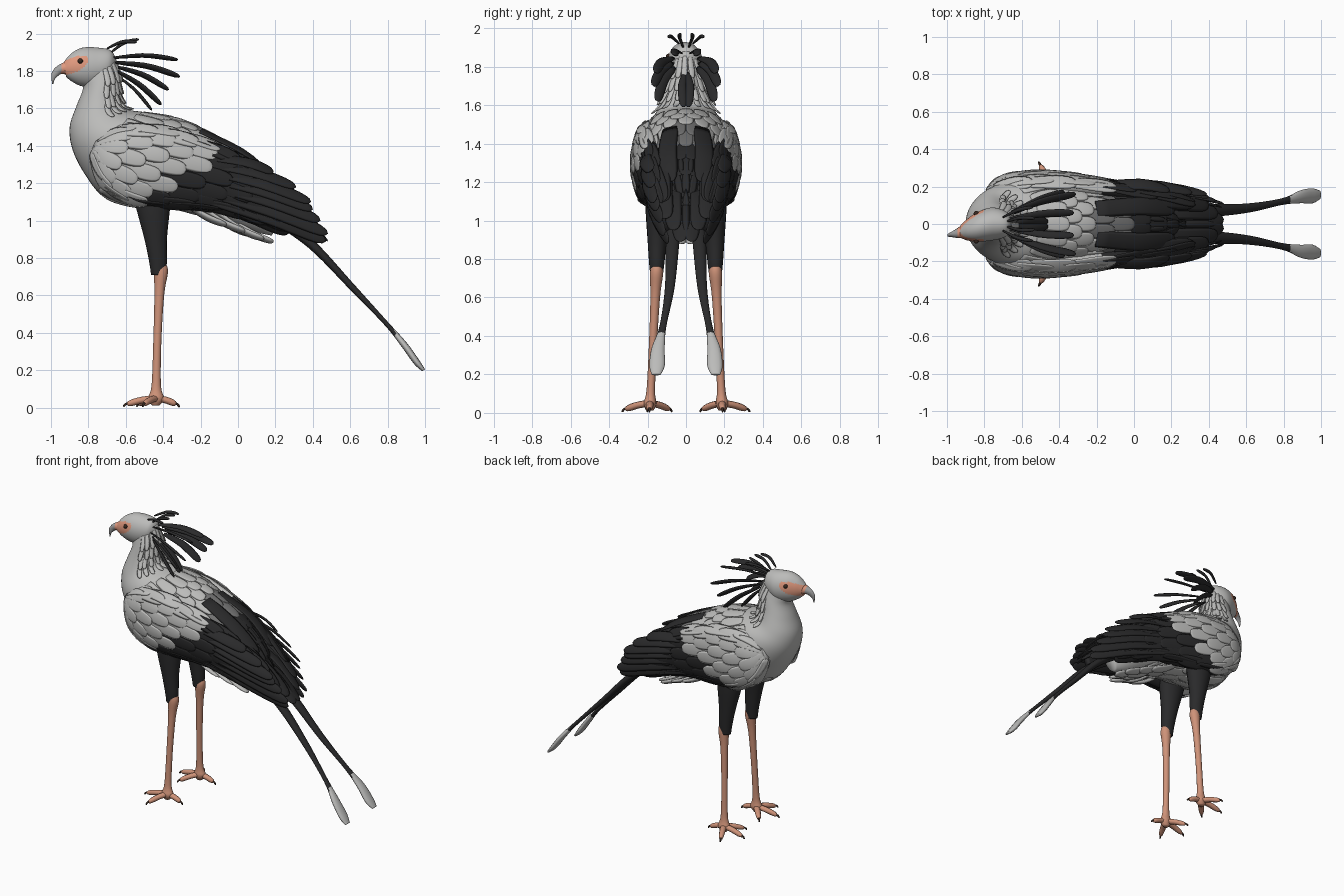
import bpy, bmesh, random
from math import sin, cos, pi, radians
from mathutils import Vector

random.seed(4)
if "Cube" in bpy.data.objects:
    bpy.data.objects.remove(bpy.data.objects["Cube"], do_unlink=True)


def material(name, red, green, blue):
    mat = bpy.data.materials.new(name)
    mat.use_nodes = True
    mat.diffuse_color = (red, green, blue, 1)
    mat.node_tree.nodes["Principled BSDF"].inputs["Base Color"].default_value = (red, green, blue, 1)
    return mat


LIGHT, DARK, MID, SKIN, FACE, HORN, EYE = range(7)
PALETTE = [
    material("pale grey plumage", .5, .5, .49),
    material("black plumage", .023, .023, .024),
    material("mid grey plumage", .17, .17, .17),
    material("orange leg skin", .62, .29, .19),
    material("orange face skin", .75, .32, .21),
    material("grey horn", .36, .36, .36),
    material("dark brown eye", .04, .022, .015),
]


def finish(name, bm):
    """Turn a bmesh into a smooth object holding only the colours it uses."""
    bmesh.ops.recalc_face_normals(bm, faces=bm.faces[:])
    used = sorted({f.material_index for f in bm.faces})
    mesh = bpy.data.meshes.new(name)
    for f in bm.faces:
        f.material_index = used.index(f.material_index)
        f.smooth = True
    bm.to_mesh(mesh)
    bm.free()
    for index in used:
        mesh.materials.append(PALETTE[index])
    obj = bpy.data.objects.new(name, mesh)
    bpy.context.collection.objects.link(obj)
    return obj


def spline(rows, t):
    """Smooth interpolation through rows of numbers, t from 0 to 1."""
    last = len(rows) - 1
    pos = min(max(t, 0), 1) * last
    i = min(int(pos), last - 1)
    k = pos - i
    a, b, c, d = (Vector(rows[min(max(j, 0), last)]) for j in range(i - 1, i + 3))
    return b + (c - a) * (k / 2) + (a * 2 - b * 5 + c * 4 - d) * (k * k / 2) + (b * 3 - a - c * 3 + d) * (k ** 3 / 2)


def surf(rows, t, angle):
    """Point on a shell whose rows are top x, top z, bottom x, bottom z, half width, y."""
    xt, zt, xb, zb, w, y = spline(rows, t)
    return Vector(((xt + xb) / 2 + (xt - xb) / 2 * cos(angle), y + w * sin(angle),
                   (zt + zb) / 2 + (zt - zb) / 2 * cos(angle)))


def skin(bm, rings, colour):
    loops = [[bm.verts.new(p) for p in ring] for ring in rings]
    n = len(loops[0])
    faces = [bm.faces.new((p[i], p[(i + 1) % n], q[(i + 1) % n], q[i]))
             for p, q in zip(loops, loops[1:]) for i in range(n)]
    faces += [bm.faces.new(loops[0]), bm.faces.new(loops[-1])]
    for f in faces:
        f.material_index = colour(f.calc_center_median()) if callable(colour) else colour


def shell(name, rows, colour, steps=40, sides=32):
    bm = bmesh.new()
    skin(bm, [[surf(rows, k / steps, 2 * pi * i / sides) for i in range(sides)]
              for k in range(steps + 1)], colour)
    return finish(name, bm)


def blade(bm, points, width, across, colour, root=.5, thick=.009):
    """One feather: a thin rounded vane along a path."""
    rings = []
    for k in range(10):
        t = 1 - (1 - k / 9) ** 1.5
        p = spline(points, t)
        along = (spline(points, t + .02) - spline(points, t - .02)).normalized()
        u = (across - along * across.dot(along)).normalized()
        w = width * max((root + (1 - root) * t ** .7) * (1 - t ** 5) ** .5, .03)
        v = u.cross(along) * thick * min(1, w / width + .1)
        rings.append([p + u * w * cos(a) + v * sin(a) for a in (pi * i / 4 for i in range(8))])
    skin(bm, rings, colour)


def lay(bm, rows, t, angle, length, width, rule, lift=.01):
    """Lay a feather along a shell, its tip lifted off the surface."""
    points = []
    for k in (0, .33, .67, 1):
        s = t + length * k
        p = surf(rows, s, angle)
        middle = (surf(rows, s, 0) + surf(rows, s, pi)) / 2
        points.append(p + (p - middle).normalized() * lift * (k - .2))
    across = surf(rows, t + length / 2, angle + .1) - surf(rows, t + length / 2, angle - .1)
    blade(bm, points, width, across, rule(points[2]), thick=.006)


def mirrored(rows, s):
    return [(*r[:5], r[5] * s) for r in rows]


# Body and neck
body = [(-.655, 1.88, -.84, 1.74, .075, 0), (-.635, 1.77, -.83, 1.70, .1, 0),
        (-.63, 1.67, -.865, 1.61, .125, 0), (-.6, 1.6, -.9, 1.5, .16, 0),
        (-.5, 1.58, -.885, 1.38, .21, 0), (-.4, 1.56, -.82, 1.25, .235, 0),
        (-.3, 1.535, -.72, 1.13, .24, 0), (-.2, 1.49, -.55, 1.08, .225, 0),
        (-.05, 1.41, -.35, 1.07, .19, 0), (.08, 1.32, -.15, 1.02, .155, 0),
        (.2, 1.2, .05, .95, .11, 0), (.27, 1.06, .18, .92, .04, 0)]


def back_colour(p):
    if p.z < 1.2 - .5 * (p.x + .1) or p.x < -.2:
        return LIGHT
    return MID if p.x < -.05 and abs(p.y) < .13 else DARK


shell("body", body, back_colour, 60, 40)

# Overlapping feathers of the back, belly and nape
bm = bmesh.new()
for row in range(9):
    for col in range(-3, 4):
        angle = radians(col * 20 + (row % 2) * 10)
        lay(bm, body, .36 + row * .065, angle, .14, .05, back_colour)
        if row > 5:
            lay(bm, body, .1 + row * .07, pi + angle, .13, .045, lambda p: LIGHT, .012)
for row in range(4):
    for col in range(-4, 5):
        angle = radians(col * 17 + random.uniform(-5, 5))
        lay(bm, body, .02 + row * .06, angle, .1, .02, lambda p: LIGHT, .025)
finish("body_feathers", bm)

# Pale under-tail tufts
bm = bmesh.new()
for s in (-1, 1):
    for x, y, z in ((.19, .03, .885), (.14, .08, .9), (.04, .1, .94), (-.06, .12, .975), (.08, .03, .92)):
        blade(bm, [(x - .3, y * s, z + .18), (x - .13, y * s, z + .055), (x, y * s, z)],
              .045, Vector((0, 1, .4 * s)), LIGHT, thick=.016)
finish("under_tail_feathers", bm)

# Wings
wing = [(-.76, 1.43, -.79, 1.36, .02, .18), (-.62, 1.5, -.73, 1.2, .062, .2),
        (-.4, 1.49, -.57, 1.1, .08, .202), (-.2, 1.43, -.37, 1.08, .072, .188),
        (0, 1.34, -.1, 1.06, .055, .162), (.2, 1.21, .12, .99, .042, .135),
        (.36, 1.06, .32, .92, .02, .1)]


def wing_colour(p):
    return DARK if p.x > -.17 or p.z < 1.11 + .5 * (p.x + .55) and p.x > -.58 else LIGHT


for s, side in ((1, "left"), (-1, "right")):
    rows = mirrored(wing, s)
    shell(side + "_wing", rows, wing_colour)
    bm = bmesh.new()
    for row in range(9):
        for col in range(6):
            angle = radians(16 + col * 28 + (row % 2) * 13)
            lay(bm, rows, .02 + row * .09, angle * s, .21, .055, wing_colour)
    finish(side + "_wing_coverts", bm)
    # Long flight feathers
    bm = bmesh.new()
    tips = ((.47, .09, .89), (.48, .11, .93), (.44, .125, 1.0), (.4, .145, 1.06),
            (.39, .16, 1.1), (.31, .17, 1.18), (.19, .18, 1.26))
    for i, (x, y, z) in enumerate(tips):
        base = Vector((-.2 + .01 * i, .205 * s, 1.13 + .035 * i))
        tip = Vector((x, y * s, z))
        middle = base.lerp(tip, .55) + Vector((.01, .02 * s, .015))
        blade(bm, [base, middle, tip], .045, Vector((.45, -s * (.2 + .15 * i), .8)), DARK, .7)
    finish(side + "_flight_feathers", bm)

# Tail fan and two long streamers
bm = bmesh.new()
for s in (-1, 1):
    for x, y, z in ((.48, .025, .89), (.45, .06, .95), (.4, .1, 1.01), (.32, .11, 1.1), (.22, .08, 1.2)):
        blade(bm, [(x - .42, y * s, z + .28), (x - .18, y * 1.2 * s, z + .16), (x, y * s, z)],
              .055, Vector((0, 1, -.3 * s)), DARK, .8)
finish("tail_fan", bm)
streamer = [(.15, 1.1, .12, 1.03, .04, .06), (.4, .9, .37, .86, .035, .07),
            (.62, .66, .595, .635, .025, .085), (.8, .46, .785, .44, .018, .12),
            (.9, .35, .875, .325, .034, .145), (.965, .26, .94, .235, .04, .15),
            (1, .205, .985, .195, .024, .155)]
for s, side in ((1, "left"), (-1, "right")):
    shell(side + "_tail_streamer", mirrored(streamer, s),
          lambda p: LIGHT if p.x > .84 else DARK, 40, 12)

# Head with bare face, turned slightly to the right
head = [(-.65, 1.86, -.66, 1.80, .03, 0), (-.68, 1.91, -.70, 1.74, .07, 0),
        (-.75, 1.925, -.77, 1.71, .088, 0), (-.83, 1.925, -.84, 1.72, .08, -.015),
        (-.89, 1.895, -.89, 1.745, .058, -.03), (-.93, 1.85, -.92, 1.77, .035, -.04)]
shell("head", head, lambda p: FACE if ((p.x + .885) / .085) ** 2
      + ((p.z - 1.83 - .35 * (p.x + .885)) / .042) ** 2 < 1 else LIGHT, 60, 64)
beak = [(-.9, 1.86, -.9, 1.775, .042, -.035), (-.945, 1.84, -.94, 1.785, .027, -.048),
        (-.98, 1.815, -.96, 1.775, .016, -.055), (-.998, 1.78, -.98, 1.755, .009, -.06),
        (-.993, 1.73, -.987, 1.73, .002, -.06)]
shell("beak", beak, lambda p: FACE if p.x > -.945 else HORN, 20, 16)
for s, side in ((1, "left"), (-1, "right")):
    bm = bmesh.new()
    bmesh.ops.create_uvsphere(bm, u_segments=16, v_segments=10, radius=.014)
    bmesh.ops.translate(bm, verts=bm.verts[:], vec=surf(head, .63, radians(72) * s))
    for f in bm.faces:
        f.material_index = EYE
    finish(side + "_eye", bm)

# Crest plumes
bm = bmesh.new()
plumes = ((-.54, .09, 1.955, .014), (-.53, .03, 1.97, .014), (-.32, .06, 1.86, .03),
          (-.31, .16, 1.77, .034), (-.37, .17, 1.7, .034), (-.41, .15, 1.62, .036), (-.46, .012, 1.59, .03))
for s in (-1, 1):
    for i, (x, y, z, width) in enumerate(plumes):
        base = Vector((-.7 + .015 * min(i, 4), y * s * .4, 1.92 - .025 * i))
        tip = Vector((x, y * s, z))
        blade(bm, [base, base.lerp(tip, .5) + Vector((0, .012 * s, .018)), tip],
              width, Vector((0, 1, .8 * s * min(1, y * 10))), DARK, .3, .011)
finish("crest_plumes", bm)

# Legs and feet
thigh = [(-.35, 1.17, -.57, 1.17, .07, .14), (-.365, 1.05, -.54, 1.05, .065, .145),
         (-.38, .9, -.5, .9, .05, .15), (-.38, .78, -.475, .78, .04, .152), (-.39, .71, -.465, .71, .032, .153)]
shank = [(-.38, .76, -.455, .76, .03, .153), (-.375, .72, -.45, .71, .034, .154),
         (-.395, .6, -.447, .6, .025, .16), (-.41, .35, -.453, .35, .021, .172),
         (-.412, .12, -.462, .12, .022, .183), (-.395, .05, -.48, .05, .033, .187), (-.42, .012, -.46, .012, .018, .187)]
for s, side in ((1, "left"), (-1, "right")):
    shell(side + "_thigh", mirrored(thigh, s), DARK, 20, 20)
    shell(side + "_shank", mirrored(shank, s), SKIN, 30, 16)
    toes, claws = bmesh.new(), bmesh.new()
    ankle = Vector((-.437, .187 * s, .05))
    for x, y in ((-.595, .2), (-.502, .317), (-.53, .085), (-.33, .19)):
        tip = Vector((x, y * s, .018))
        reach = (tip - ankle).normalized()
        across = Vector((-reach.y, reach.x, 0))
        knuckle = ankle.lerp(tip, .5) + Vector((0, 0, .006))
        blade(toes, [ankle, knuckle, tip], .019, across, SKIN, 1.2, .018)
        blade(claws, [tip - reach * .012 + Vector((0, 0, .006)), tip + reach * .006 + Vector((0, 0, .002)),
                      tip + reach * .018 - Vector((0, 0, .01))], .006, across, EYE, 1.3, .006)
    finish(side + "_toes", toes)
    finish(side + "_claws", claws)
